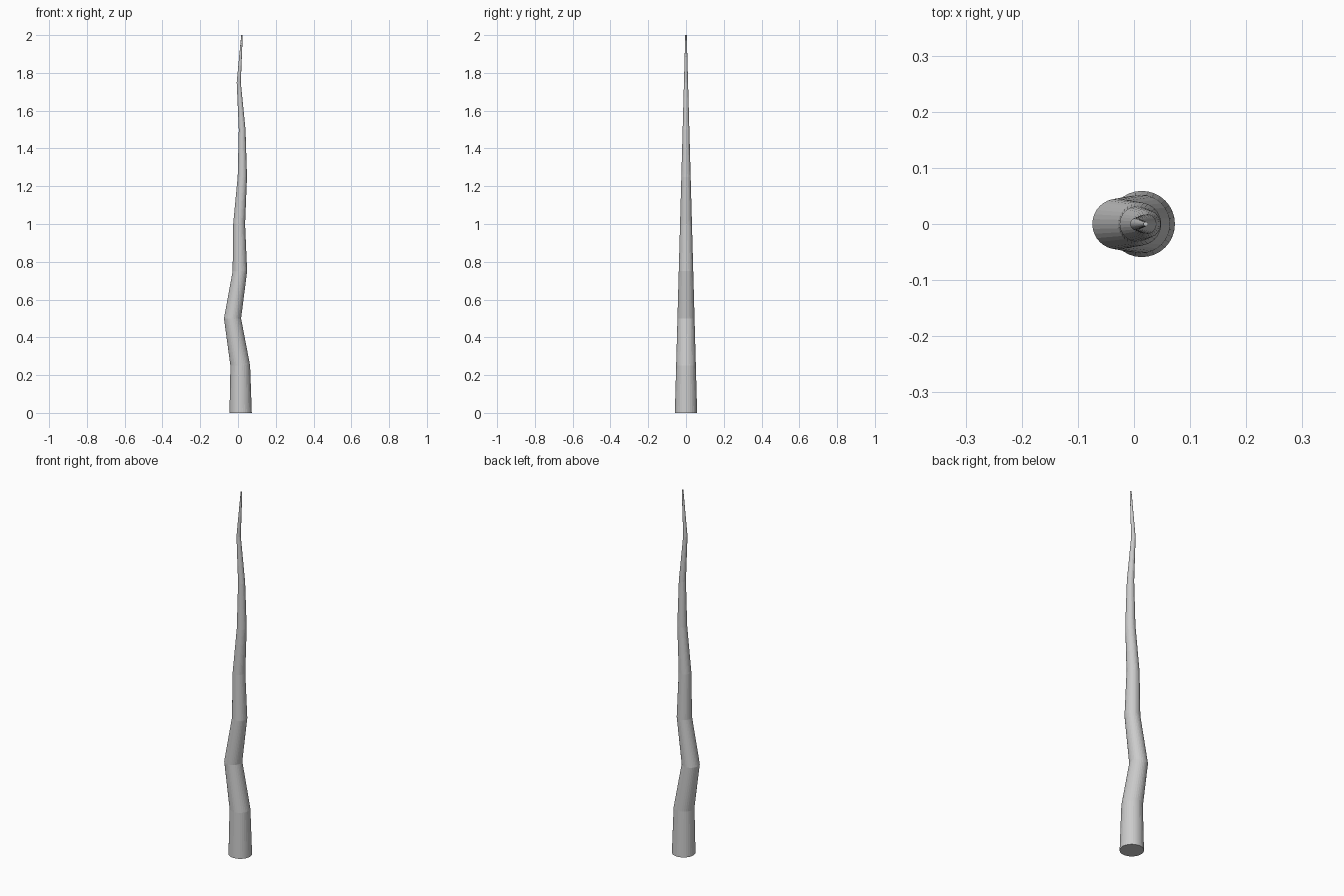
import bpy, bmesh
from math import cos, sin, tau

if "Cube" in bpy.data.objects:
    bpy.data.objects.remove(bpy.data.objects["Cube"])

SIDES = 32
BASE_R, TIP_R, HEIGHT = 0.059, 0.004, 2.0
# sideways wander of the stem at evenly spaced heights
OFFSETS = [0.014, 0.012, -0.029, 0.010, 0.006, 0.023, 0.022, 0.004, 0.021]

# tapered, kinked stem lofted from stacked rings
bm = bmesh.new()
rings = []
for i, cx in enumerate(OFFSETS):
    t = i / (len(OFFSETS) - 1)
    r = BASE_R + (TIP_R - BASE_R) * t
    rings.append([bm.verts.new((cx + r * cos(tau * k / SIDES),
                                r * sin(tau * k / SIDES), HEIGHT * t))
                  for k in range(SIDES)])
for lower, upper in zip(rings, rings[1:]):
    for k in range(SIDES):
        n = (k + 1) % SIDES
        bm.faces.new((lower[k], lower[n], upper[n], upper[k]))

# end caps
bm.faces.new(rings[0][::-1])
bm.faces.new(rings[-1])

mesh = bpy.data.meshes.new("twisted_stem")
bm.to_mesh(mesh)
bm.free()
stem = bpy.data.objects.new("twisted_stem", mesh)
bpy.context.collection.objects.link(stem)
